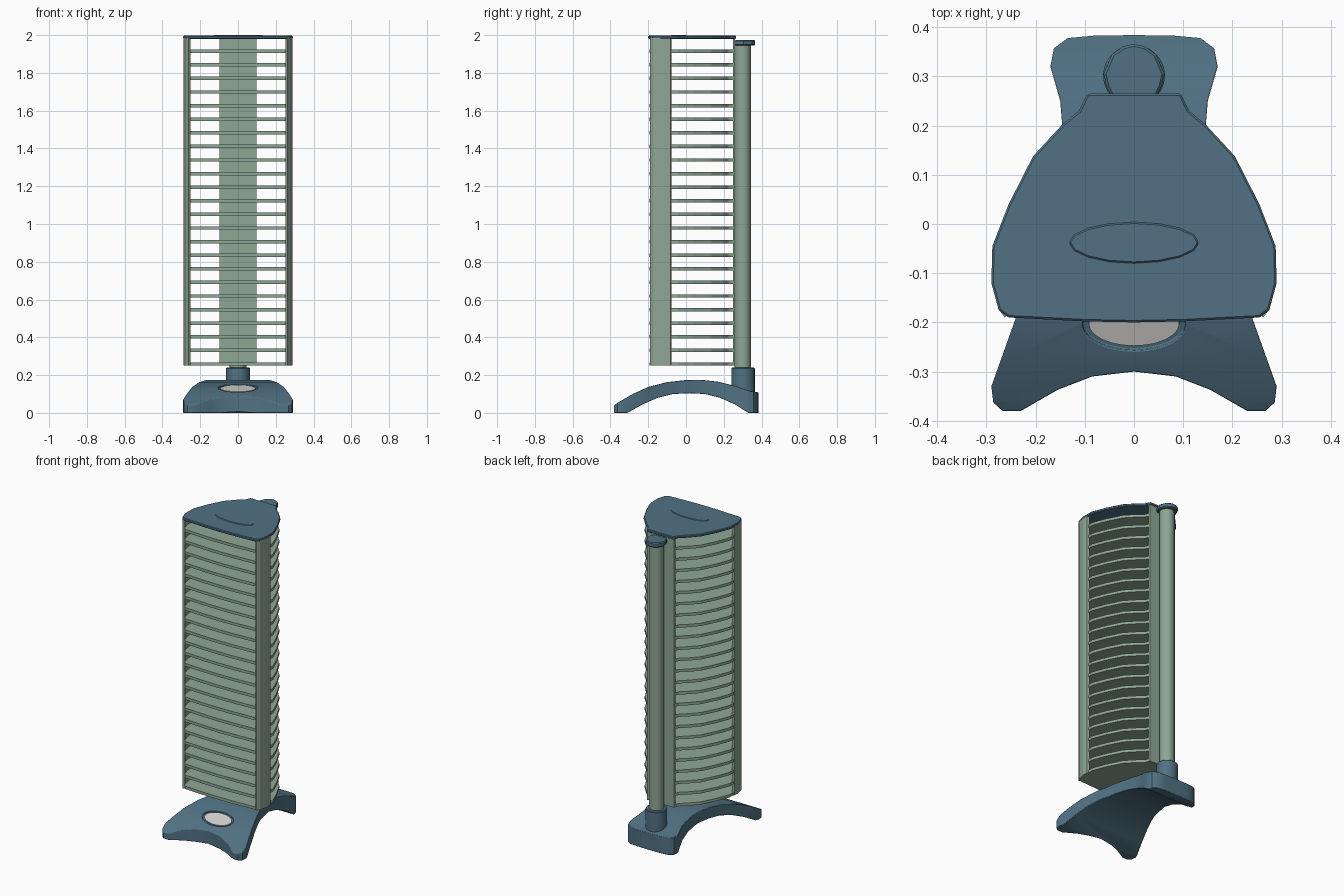
import bpy, bmesh, math
from mathutils import Matrix

if "Cube" in bpy.data.objects:
    bpy.data.objects.remove(bpy.data.objects["Cube"], do_unlink=True)


def material(name, rgb):
    m = bpy.data.materials.new(name)
    m.use_nodes = True
    m.diffuse_color = (*rgb, 1)
    m.node_tree.nodes["Principled BSDF"].inputs["Base Color"].default_value = (*rgb, 1)
    return m


BLUE = material("slate blue", (0.082, 0.166, 0.228))
GREEN = material("sage green", (0.275, 0.386, 0.305))
GREY = material("light grey", (0.62, 0.61, 0.60))


def mirrored(half):
    """Close a right-hand half outline with its mirror image."""
    return half + [(-x, y) for x, y in reversed(half) if x > 0]


def ellipse(rx, ry, cx=0, cy=0, n=24):
    return [(cx + rx * math.cos(2 * math.pi * i / n),
             cy + ry * math.sin(2 * math.pi * i / n)) for i in range(n)]


def prism(name, pts, z0, z1, mat, bevel=0, matrix=None):
    bm = bmesh.new()
    face = bm.faces.new([bm.verts.new((x, y, z0)) for x, y in pts])
    ext = bmesh.ops.extrude_face_region(bm, geom=[face])["geom"]
    bmesh.ops.translate(bm, vec=(0, 0, z1 - z0),
                        verts=[g for g in ext if isinstance(g, bmesh.types.BMVert)])
    if matrix:
        bm.transform(matrix)
    bmesh.ops.recalc_face_normals(bm, faces=bm.faces)
    mesh = bpy.data.meshes.new(name)
    bm.to_mesh(mesh)
    bm.free()
    ob = bpy.data.objects.new(name, mesh)
    bpy.context.collection.objects.link(ob)
    mesh.materials.append(mat)
    if bevel:
        add_bevel(ob, bevel, 1)
    return ob


def add_bevel(ob, width, segments):
    b = ob.modifiers.new("edge", "BEVEL")
    b.width, b.segments = width, segments
    b.limit_method, b.angle_limit = "ANGLE", math.radians(50)


def activate(ob):
    bpy.ops.object.select_all(action="DESELECT")
    ob.select_set(True)
    bpy.context.view_layer.objects.active = ob


def boolean(ob, cutter, operation):
    mod = ob.modifiers.new("cut", "BOOLEAN")
    mod.object, mod.operation, mod.solver = cutter, operation, "EXACT"
    activate(ob)
    bpy.ops.object.modifier_apply(modifier=mod.name)
    bpy.data.objects.remove(cutter, do_unlink=True)


def smooth(ob, degrees=30):
    activate(ob)
    bpy.ops.object.shade_smooth_by_angle(angle=math.radians(degrees))


# Arched base: plan outline intersected with a side profile
plan = mirrored([(0, .384), (.08, .383), (.135, .378), (.163, .357), (.17, .32),
                 (.15, .25), (.145, .19), (.15, .1), (.18, -.03), (.24, -.19),
                 (.29, -.33), (.286, -.363), (.267, -.38), (.23, -.38),
                 (.155, -.337), (.085, -.31), (0, -.3)])
arch = [(-.385, 0), (-.385, .037), (-.36, .055), (-.28, .101), (-.2, .137),
        (-.1, .163), (0, .174), (.08, .175), (.17, .165), (.26, .143),
        (.335, .117), (.39, .107), (.39, 0), (.33, 0), (.26, .045), (.18, .08),
        (.1, .1), (.02, .104), (-.07, .1), (-.15, .08), (-.23, .045), (-.31, 0)]
base = prism("base", plan, -.1, .3, BLUE)
side = Matrix(((0, 0, 1, 0), (1, 0, 0, 0), (0, 1, 0, 0), (0, 0, 0, 1)))
boolean(base, prism("arch_cutter", arch, -.5, .5, BLUE, matrix=side), "INTERSECT")

# Oval recess and badge plate on the front slope
tilt = Matrix.Translation((0, -.205, .135)) @ Matrix.Rotation(math.radians(22), 4, "X")
boolean(base, prism("recess_cutter", ellipse(.105, .058), -.012, .05, BLUE,
                    matrix=tilt), "DIFFERENCE")
add_bevel(base, .008, 2)
smooth(base, 35)
prism("badge_plate", ellipse(.092, .048), -.013, -.005, GREY, matrix=tilt)

# Rear pole with collar and cap
smooth(prism("pole_collar", ellipse(.063, .062, 0, .302), .09, .24, BLUE, .004))
smooth(prism("pole", ellipse(.044, .043, 0, .3), .2, 1.955, GREEN))
prism("pole_cap", mirrored([(0, .366), (.022, .361), (.045, .345), (.062, .305),
                            (.056, .28), (.045, .258)]), 1.945, 1.975, BLUE, .005)

# Rack outline shared by the top and the shelves
rack = mirrored([(.095, .265), (.112, .23), (.145, .203), (.205, .138),
                 (.255, .04), (.288, -.045), (.29, -.12), (.275, -.175),
                 (.255, -.19), (.1, -.198), (0, -.2)])


def scaled(pts, s, cy=.03):
    return [(x * s, cy + (y - cy) * s) for x, y in pts]


prism("rack_top", rack, 1.98, 1.997, BLUE, .004)
prism("top_oval", ellipse(.132, .042, 0, -.038, 16), 1.99, 2.0, BLUE, .003)

# Shelves
for i in range(24):
    z = .25 + .072 * i
    prism(f"shelf_{i + 1}", scaled(rack, .975), z, z + .018, GREEN)

# Front corner posts wrapping the shelf edges, and the back panel
corner = [(.288, -.082), (.289, -.12), (.276, -.172), (.263, -.19)]
for name, sign in (("left_post", 1), ("right_post", -1)):
    strip = corner + scaled(corner, .955)[::-1]
    prism(name, [(x * sign, y) for x, y in strip], .25, 1.985, GREEN)
prism("back_panel", mirrored([(.095, .26), (.098, .248)]), .25, 1.985, GREEN)
